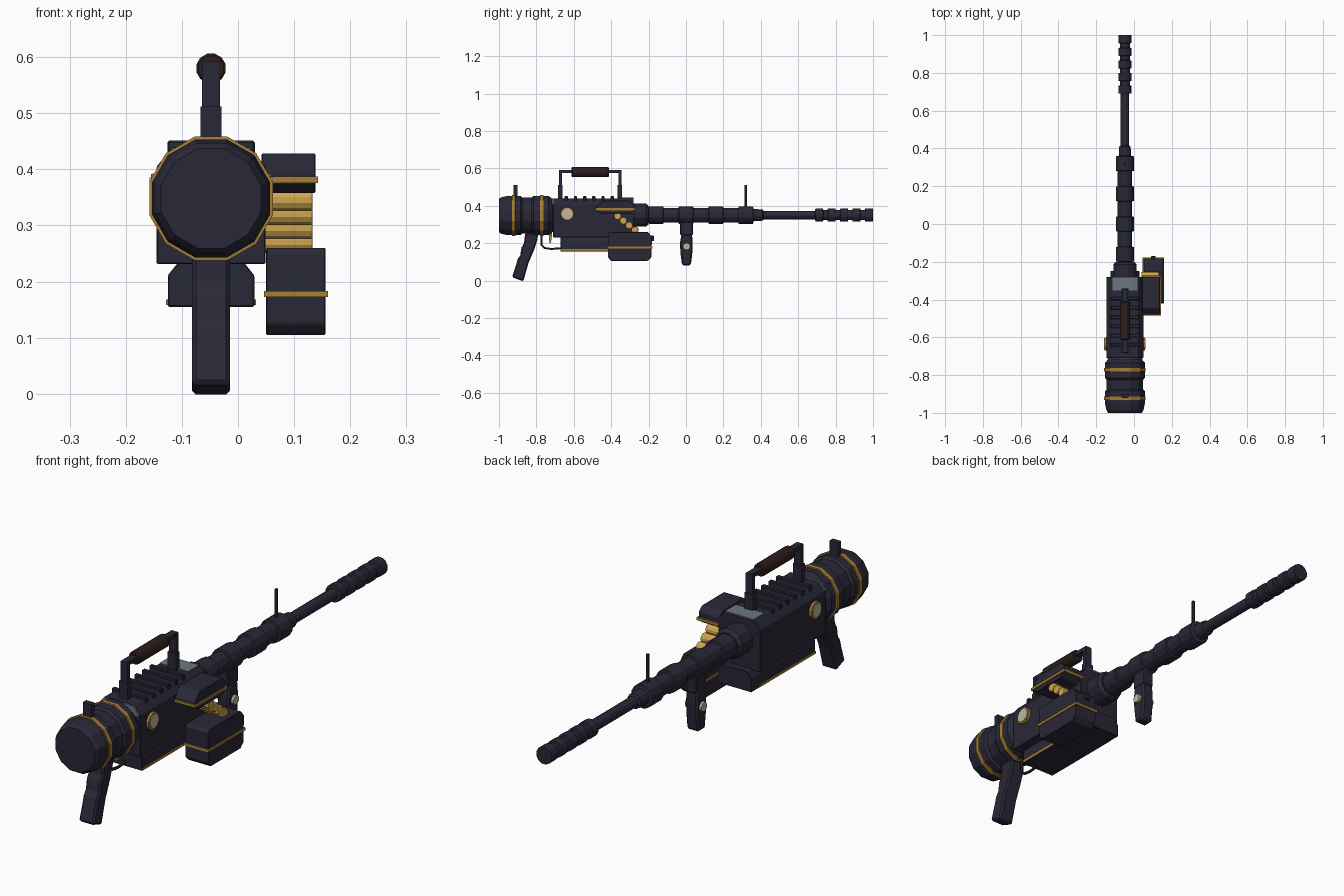
import bpy, bmesh, math
from mathutils import Vector

if "Cube" in bpy.data.objects:
    bpy.data.objects.remove(bpy.data.objects["Cube"])

CX, CZ = -0.048, 0.35  # main axis of the barrel


def material(name, rgb):
    m = bpy.data.materials.new(name)
    m.use_nodes = True
    m.diffuse_color = (*rgb, 1)
    m.node_tree.nodes["Principled BSDF"].inputs["Base Color"].default_value = (*rgb, 1)
    return m


DARK = material("dark gunmetal", (0.022, 0.021, 0.038))
BLACK = material("black steel", (0.014, 0.014, 0.018))
GOLD = material("aged gold", (0.38, 0.21, 0.035))
BRASS = material("bright brass", (0.62, 0.38, 0.08))
BROWN = material("brown leather", (0.025, 0.013, 0.011))
IVORY = material("ivory", (0.53, 0.47, 0.36))
GREY = material("grey steel", (0.15, 0.18, 0.22))


def finish(name, bm, mat, bevel=0):
    bmesh.ops.recalc_face_normals(bm, faces=bm.faces)
    me = bpy.data.meshes.new(name)
    bm.to_mesh(me)
    bm.free()
    me.materials.append(mat)
    ob = bpy.data.objects.new(name, me)
    bpy.context.collection.objects.link(ob)
    if bevel:
        mod = ob.modifiers.new("bevel", "BEVEL")
        mod.width, mod.segments, mod.limit_method = bevel, 1, "ANGLE"
    return ob


def loft(name, rings, mat, bevel=0):
    """Bridge a list of closed rings and cap both ends."""
    bm = bmesh.new()
    loops = [[bm.verts.new(p) for p in ring] for ring in rings]
    n = len(loops[0])
    for a, b in zip(loops, loops[1:]):
        for i in range(n):
            j = (i + 1) % n
            bm.faces.new((a[i], a[j], b[j], b[i]))
    bm.faces.new(loops[0])
    bm.faces.new(loops[-1])
    return finish(name, bm, mat, bevel)


def lathe(name, profile, mat, axis="y", at=(CX, 0, CZ), n=12):
    """Turn (position, radius) pairs about an axis through a point."""
    rings = []
    for t, r in profile:
        ring = []
        for i in range(n):
            a = 2 * math.pi * (i + 0.5) / n
            c, s = r * math.cos(a), r * math.sin(a)
            off = {"x": (t, c, s), "y": (c, t, s)}[axis]
            ring.append(Vector(at) + Vector(off))
        rings.append(ring)
    return loft(name, rings, mat)


def side_prism(name, pts, x0, x1, mat, bevel=0):
    return loft(name, [[(x, y, z) for y, z in pts] for x in (x0, x1)], mat, bevel)


def long_prism(name, half, y0, y1, mat, bevel=0):
    """Extrude a cross-section, given as its right half, along y."""
    pts = [(CX + x, z) for x, z in half] + [(CX - x, z) for x, z in reversed(half)]
    return loft(name, [[(x, y, z) for x, z in pts] for y in (y0, y1)], mat, bevel)


def box(name, x, y, z, mat, bevel=0):
    return side_prism(name, [(y[0], z[0]), (y[1], z[0]), (y[1], z[1]), (y[0], z[1])],
                      x[0], x[1], mat, bevel)


def centred(half):
    return (CX - half, CX + half)


def rod(name, points, radius, mat):
    cu = bpy.data.curves.new(name, "CURVE")
    cu.dimensions, cu.bevel_depth, cu.bevel_resolution = "3D", radius, 1
    cu.use_fill_caps = True
    sp = cu.splines.new("POLY")
    sp.points.add(len(points) - 1)
    for p, co in zip(sp.points, points):
        p.co = (*co, 1)
    cu.materials.append(mat)
    ob = bpy.data.objects.new(name, cu)
    bpy.context.collection.objects.link(ob)


# Rear drum with its gold bands
DRUM = (CX, 0, 0.348)
lathe("rear_drum", [(-1, 0.092), (-0.985, 0.102), (-0.95, 0.109), (-0.885, 0.109),
                    (-0.875, 0.1), (-0.825, 0.1), (-0.815, 0.109),
                    (-0.735, 0.109), (-0.715, 0.092), (-0.69, 0.092)], DARK, at=DRUM)
for i, y in enumerate((-0.922, -0.772)):
    lathe(f"drum_band_{i}", [(y - 0.01, 0.1), (y - 0.009, 0.114),
                             (y + 0.009, 0.114), (y + 0.01, 0.1)], GOLD, at=DRUM)
box("rear_sight", centred(0.019), (-0.922, -0.9), (0.44, 0.512), DARK)

# Receiver with chamfered top, grey inner plates, and lower housing
long_prism("receiver", [(0.097, 0.231), (0.097, 0.405), (0.068, 0.44)], -0.71, -0.28, DARK, 0.002)
long_prism("lower_housing", [(0.077, 0.155), (0.077, 0.211), (0.057, 0.236)],
           -0.67, -0.25, DARK, 0.002)
long_prism("rear_top_plate", [(0.093, 0.4), (0.093, 0.407), (0.068, 0.439)], -0.716, -0.7, GREY)
box("front_top_plate", centred(0.066), (-0.352, -0.281), (0.43, 0.444), GREY)
for i in range(6):
    y = -0.64 + i * 0.049
    box(f"cooling_rib_{i}", centred(0.078), (y - 0.009, y + 0.009), (0.425, 0.451), DARK, 0.003)

# Details repeated on both sides
for side, s in (("left", 1), ("right", -1)):
    x = CX + s * 0.097
    lathe(f"{side}_medallion_rim", [(-s * 0.01, 0.038), (s * 0.01, 0.036)], GOLD, "x", (x, -0.635, 0.357))
    lathe(f"{side}_medallion", [(-s * 0.01, 0.029), (s * 0.013, 0.029)], IVORY, "x", (x, -0.635, 0.357))
    x = CX + s * 0.077
    box(f"{side}_housing_trim", (x - 0.003, x + 0.003), (-0.668, -0.3), (0.158, 0.168), GOLD)
    lathe(f"{side}_grip_button", [(0, 0.021), (s * 0.014, 0.019)], IVORY, "x",
          (CX + s * 0.024, 0.003, 0.182), 10)

# Barrel jacket with alternating collars, then the thin barrel and muzzle
lathe("barrel_root", [(-0.29, 0.064), (-0.215, 0.064), (-0.2, 0.052)], DARK)
profile = [(-0.21, 0.04)]
for i in range(4):
    y = -0.2 + i * 0.16
    profile += [(y, 0.04), (y + 0.002, 0.049), (y + 0.078, 0.049), (y + 0.08, 0.04)]
profile += [(0.362, 0.034), (0.41, 0.031), (0.415, 0.023), (0.69, 0.023)]
for i in range(5):
    y = 0.69 + i * 0.0665
    if i:
        profile.append((y, 0.028))
    profile += [(y + 0.002, 0.036), (y + 0.042, 0.036)]
    if i < 4:
        profile.append((y + 0.044, 0.028))
profile.append((1, 0.036))
lathe("barrel", profile, DARK)
rod("front_sight", [(CX, 0.32, 0.38), (CX, 0.32, 0.512)], 0.007, BLACK)

# Foregrip
box("foregrip_mount", centred(0.024), (-0.032, 0.037), (0.243, 0.32), DARK, 0.004)
side_prism("foregrip", [(-0.024, 0.25), (-0.032, 0.2), (-0.03, 0.15), (-0.021, 0.081),
                        (0.026, 0.081), (0.034, 0.15), (0.036, 0.2), (0.032, 0.25)],
           *centred(0.028), DARK, 0.008)

# Rear pistol grip with shallow finger grooves
side_prism("pistol_grip", [(-0.86, 0.255), (-0.79, 0.255), (-0.795, 0.215), (-0.812, 0.165),
                           (-0.842, 0.095), (-0.87, -0.004), (-0.93, 0.018), (-0.908, 0.085),
                           (-0.9, 0.115), (-0.886, 0.135), (-0.88, 0.175), (-0.866, 0.2)],
           *centred(0.034), DARK, 0.007)
rod("trigger_guard", [(CX, -0.772, 0.26), (CX, -0.772, 0.19), (CX, -0.755, 0.174),
                      (CX, -0.72, 0.169), (CX, -0.66, 0.174)], 0.006, BLACK)
side_prism("trigger", [(-0.735, 0.26), (-0.715, 0.26), (-0.722, 0.2), (-0.73, 0.2)],
           *centred(0.006), GOLD)

# Carrying handle
for i, y in enumerate((-0.672, -0.354)):
    box(f"handle_foot_{i}", centred(0.019), (y - 0.012, y + 0.012), (0.425, 0.51), DARK)
    box(f"handle_post_{i}", centred(0.016), (y - 0.008, y + 0.008), (0.5, 0.59), DARK)
box("handle_bar", centred(0.014), (-0.68, -0.346), (0.575, 0.592), DARK)
lathe("handle_grip", [(-0.613, 0.023), (-0.608, 0.027), (-0.416, 0.027), (-0.411, 0.023)],
      BROWN, at=(CX, 0, 0.58))

# Feed cover on the left side
side_prism("feed_cover", [(-0.455, 0.358), (-0.3, 0.358), (-0.28, 0.375), (-0.28, 0.41),
                          (-0.3, 0.428), (-0.445, 0.428), (-0.48, 0.395), (-0.48, 0.375)],
           0.042, 0.138, DARK, 0.002)
box("feed_cover_trim", (0.042, 0.143), (-0.485, -0.272), (0.376, 0.387), GOLD)

# Belt of cartridges running from the box to the cover
for i in range(4):
    y, z = -0.366 + i * 0.031, 0.345 - i * 0.025
    lathe(f"cartridge_{i}", [(0.04, 0.02), (0.13, 0.02), (0.133, 0.018)],
          BRASS, "x", (0, y, z), 12)

# Ammunition box with gold band and latch
side_prism("ammo_box", [(-0.4, 0.105), (-0.205, 0.105), (-0.185, 0.125), (-0.182, 0.235),
                        (-0.205, 0.26), (-0.408, 0.26), (-0.418, 0.25), (-0.418, 0.125)],
           0.05, 0.156, DARK, 0.002)
box("ammo_box_band", (0.046, 0.16), (-0.422, -0.178), (0.172, 0.183), GOLD)
box("ammo_box_latch", (0.09, 0.115), (-0.19, -0.17), (0.212, 0.24), DARK, 0.003)
